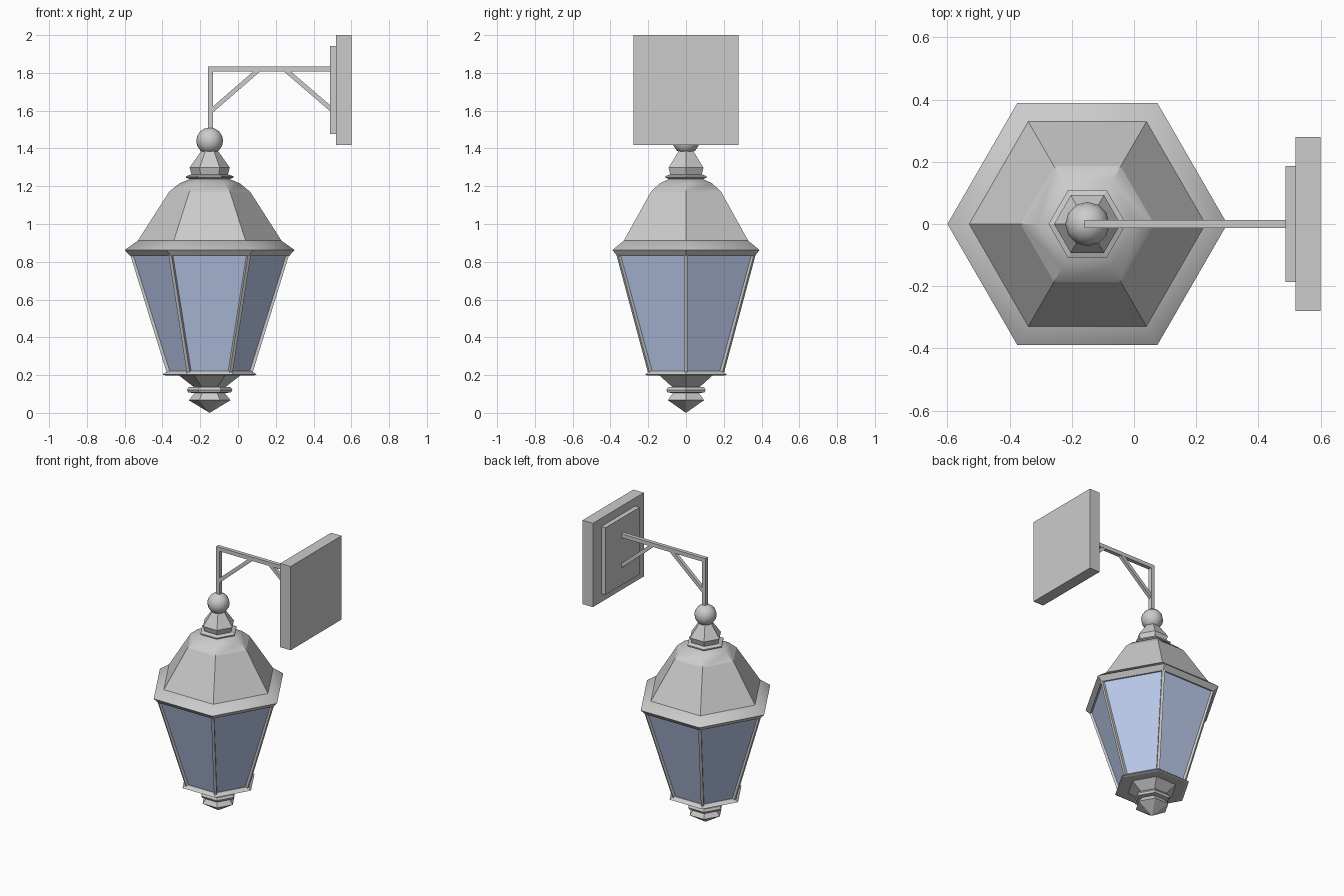
import bpy, bmesh, math
from mathutils import Vector, Matrix

if "Cube" in bpy.data.objects:
    bpy.data.objects.remove(bpy.data.objects["Cube"])

CX = -0.15   # lantern axis


def finish(name, bm, mat=None):
    bmesh.ops.recalc_face_normals(bm, faces=bm.faces)
    me = bpy.data.meshes.new(name)
    bm.to_mesh(me)
    bm.free()
    ob = bpy.data.objects.new(name, me)
    bpy.context.collection.objects.link(ob)
    if mat:
        me.materials.append(mat)
    return ob


def smooth(ob, deg):
    bpy.ops.object.select_all(action='DESELECT')
    ob.select_set(True)
    bpy.context.view_layer.objects.active = ob
    bpy.ops.object.shade_smooth_by_angle(angle=math.radians(deg))


def hex_lathe(name, profile, mat=None, cap=True):
    """Six-sided solid from (corner radius, z) pairs, bottom to top."""
    bm = bmesh.new()
    rings = []
    for r, z in profile:
        n = 6 if r > 0 else 1
        rings.append([bm.verts.new((CX + r * math.cos(i * math.pi / 3),
                                    r * math.sin(i * math.pi / 3), z)) for i in range(n)])
    for a, b in zip(rings, rings[1:]):
        for i in range(6):
            j = (i + 1) % 6
            quad = [a[i % len(a)], a[j % len(a)], b[j % len(b)], b[i % len(b)]]
            bm.faces.new(list(dict.fromkeys(quad)))
    if cap:
        for ring in (rings[0], rings[-1]):
            if len(ring) == 6:
                bm.faces.new(ring)
    return finish(name, bm, mat)


def box(name, lo, hi):
    lo, hi = Vector(lo), Vector(hi)
    bm = bmesh.new()
    bmesh.ops.create_cube(bm, size=1, matrix=Matrix.Translation((lo + hi) / 2)
                          @ Matrix.Diagonal((*(hi - lo), 1)))
    return finish(name, bm)


def bar(name, a, b, w):
    """Square bar between two points."""
    a, b = Vector(a), Vector(b)
    d = b - a
    bm = bmesh.new()
    bmesh.ops.create_cube(bm, size=1, matrix=Matrix.Translation((a + b) / 2)
                          @ d.to_track_quat('Z', 'Y').to_matrix().to_4x4()
                          @ Matrix.Diagonal((w, w, d.length, 1)))
    return finish(name, bm)


glass = bpy.data.materials.new("glass_blue")
glass.diffuse_color = (0.5, 0.6, 0.85, 1)
glass.use_nodes = True
glass.node_tree.nodes["Principled BSDF"].inputs["Base Color"].default_value = glass.diffuse_color

# bottom finial and base flange
hex_lathe("bottom_finial", [(0, 0), (0.11, 0.067), (0.08, 0.105), (0.113, 0.108),
                            (0.12, 0.122), (0.11, 0.137), (0.085, 0.138), (0.165, 0.2)])
hex_lathe("base_flange", [(0.23, 0.197), (0.25, 0.203), (0.222, 0.222)])

# glass body with corner posts
hex_lathe("glass_panes", [(0.215, 0.215), (0.41, 0.835)], glass)
for i in range(6):
    c, s = math.cos(i * math.pi / 3), math.sin(i * math.pi / 3)
    bar(f"corner_post_{i}", (CX + 0.217 * c, 0.217 * s, 0.21),
        (CX + 0.412 * c, 0.412 * s, 0.84), 0.018)

# roof
smooth(hex_lathe("roof_rim", [(0.42, 0.83), (0.45, 0.862), (0.38, 0.912)]), 40)
hex_lathe("roof", [(0.38, 0.912), (0.215, 1.17)], cap=False)
smooth(hex_lathe("roof_cap", [(0.215, 1.17), (0.16, 1.215), (0.10, 1.24)]), 40)

# top finial and ball
hex_lathe("top_collar", [(0.10, 1.236), (0.125, 1.245), (0.125, 1.253), (0.10, 1.262)])
hex_lathe("top_finial", [(0.095, 1.26), (0.107, 1.298), (0.042, 1.39)])
bm = bmesh.new()
bmesh.ops.create_uvsphere(bm, u_segments=12, v_segments=8, radius=0.071,
                          matrix=Matrix.Translation((CX, 0, 1.44)))
smooth(finish("ball", bm), 60)

# hanging bracket
W = 0.0135
box("hanger_bar", (-0.159, -W, 1.49), (-0.132, W, 1.81))
box("arm_bar", (-0.159, -W, 1.808), (0.50, W, 1.835))
bar("front_brace", (-0.148, 0, 1.593), (0.11, 0, 1.817), 0.024)
bar("wall_brace", (0.495, 0, 1.607), (0.25, 0, 1.817), 0.024)

# wall plate and wall block
box("wall_plate", (0.487, -0.187, 1.477), (0.522, 0.187, 1.943))
box("wall_block", (0.52, -0.279, 1.418), (0.60, 0.279, 2.0))
